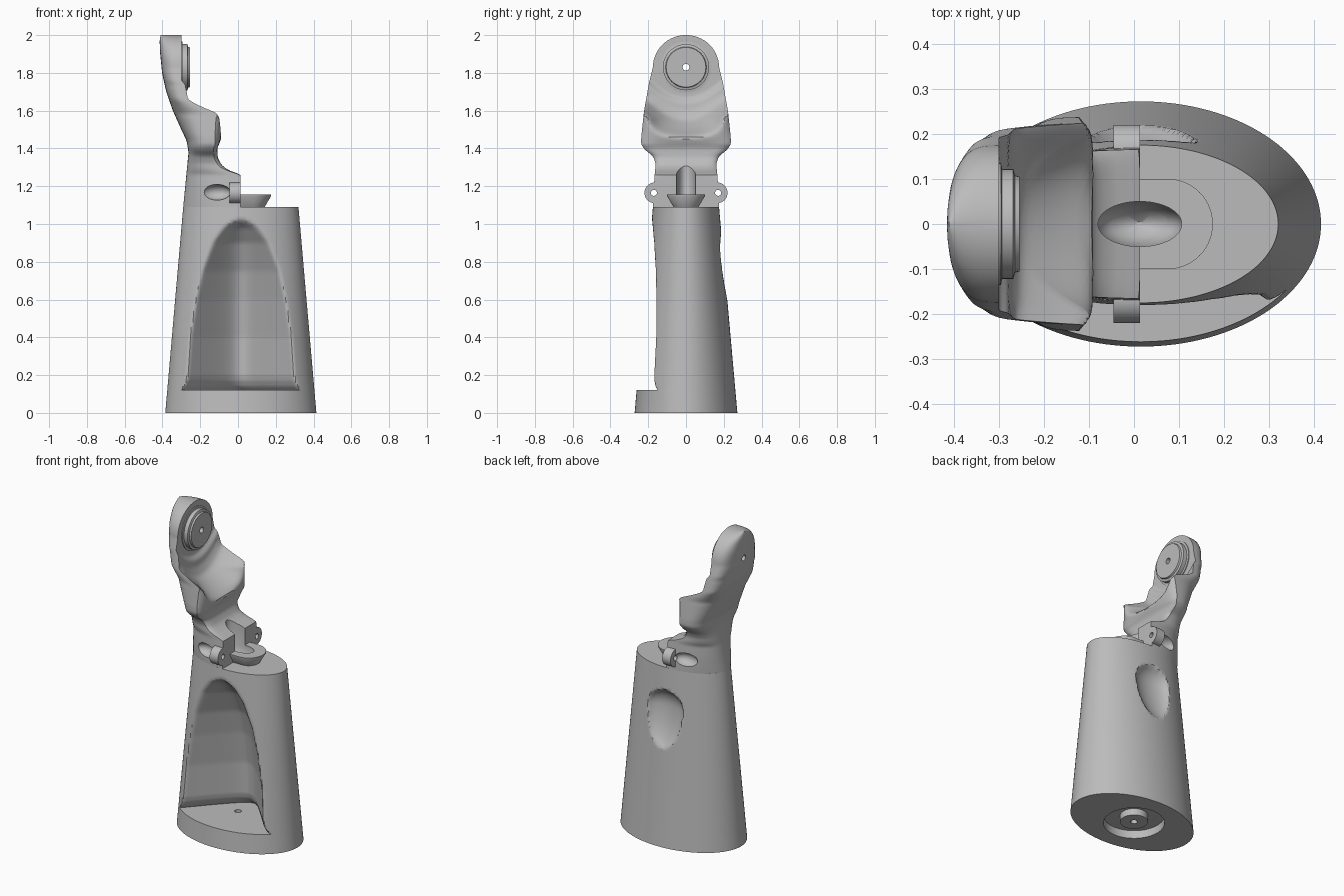
import bpy, bmesh, math
from mathutils import Matrix, Vector

cube = bpy.data.objects.get("Cube")
if cube:
    bpy.data.objects.remove(cube, do_unlink=True)

grey = bpy.data.materials.new("plain grey")
grey.use_nodes = True
grey.diffuse_color = (0.5, 0.5, 0.5, 1)
grey.node_tree.nodes["Principled BSDF"].inputs["Base Color"].default_value = (0.5, 0.5, 0.5, 1)


def lerp_table(table, v):
    """Piecewise linear lookup."""
    if v <= table[0][0]:
        return table[0][1]
    for (a, p), (b, q) in zip(table, table[1:]):
        if v <= b:
            return p + (q - p) * (v - a) / (b - a)
    return table[-1][1]


def soft(table, v, h=0.008):
    return sum(lerp_table(table, v + d) for d in (-h, 0, h)) / 3


def loft(name, rings):
    """Closed solid through rings of equal point count."""
    bm = bmesh.new()
    rows = [[bm.verts.new(p) for p in ring] for ring in rings]
    n = len(rows[0])
    for lo, hi in zip(rows, rows[1:]):
        for i in range(n):
            j = (i + 1) % n
            bm.faces.new((lo[i], lo[j], hi[j], hi[i]))
    bm.faces.new(rows[0][::-1])
    bm.faces.new(rows[-1])
    bmesh.ops.recalc_face_normals(bm, faces=bm.faces)
    mesh = bpy.data.meshes.new(name)
    bm.to_mesh(mesh)
    bm.free()
    obj = bpy.data.objects.new(name, mesh)
    bpy.context.collection.objects.link(obj)
    mesh.materials.append(grey)
    return obj


def lathe(name, profile, at, axis="Z", sx=1, sy=1, n=48):
    """Turned solid from (radius, height) pairs."""
    turn = Matrix.Rotation(math.pi / 2, 3, "Y") if axis == "X" else Matrix.Identity(3)
    rings = [[Vector(at) + turn @ Vector((r * sx * math.cos(k * math.tau / n),
                                          r * sy * math.sin(k * math.tau / n), h))
              for k in range(n)] for r, h in profile]
    return loft(name, rings)


def rod(name, r, length, at, axis="Z", n=32):
    return lathe(name, [(r, 0), (r, length)], at, axis, n=n)


def finish(obj, cutters=()):
    bpy.ops.object.select_all(action="DESELECT")
    bpy.context.view_layer.objects.active = obj
    obj.select_set(True)
    for c in cutters:
        mod = obj.modifiers.new("cut", "BOOLEAN")
        mod.operation, mod.solver, mod.object = "DIFFERENCE", "EXACT", c
        bpy.ops.object.modifier_apply(modifier=mod.name)
    bpy.ops.object.shade_smooth_by_angle(angle=math.radians(32))


# Body: tapered ellipse with a V-shaped front pocket and a back finger dent
CX, TOP, FLOOR = 0.015, 1.09, 0.12
POCKET = [(0.12, 0.14), (0.14, 0.113), (0.17, 0.094), (0.2, 0.086), (0.4, 0.08),
          (0.6, 0.048), (0.75, 0.01), (0.9, -0.06), (0.98, -0.125), (1.02, -0.18), (1.06, -0.26)]


def smooth_max(a, b, k=0.02):
    h = max(k - abs(a - b), 0) / k
    return max(a, b) + h * h * k / 4


def body_ring(z, pocket):
    f, n, ring = z / TOP, 192, []
    rx, ry = 0.4 - 0.095 * f, 0.272 - 0.097 * f
    for i in range(n):
        t = i * math.tau / n
        x, y = rx * math.cos(t), ry * math.sin(t)
        if y < 0 and pocket:
            wall = lerp_table(POCKET, z) - 1.14 * (math.hypot(x, 0.06) - 0.06)
            y = smooth_max(y, wall)
        elif y > 0:
            v = (z - 0.84) / (0.11 if z > 0.84 else 0.24)
            y -= 0.06 * max(0, 1 - (x / 0.12) ** 2 - v * v) ** 0.7
        ring.append((CX + x, y, z))
    return ring


steps = [FLOOR + 0.01 * i for i in range(10)] + [0.22 + 0.0145 * i for i in range(60)]
body = loft("body", [body_ring(0, False), body_ring(FLOOR, False)]
            + [body_ring(z, True) for z in steps] + [body_ring(TOP, False)])

# Arm: neck, flared ridge and round head in one sweep
BACK = [(1.09, -0.29), (1.38, -0.262), (1.44, -0.272), (1.5, -0.3), (1.6, -0.345),
        (1.7, -0.38), (1.8, -0.402), (1.9, -0.412), (1.97, -0.415), (2.0, -0.41)]
FRONT = [(1.268, 0.013), (1.272, -0.02), (1.285, -0.05), (1.31, -0.085), (1.35, -0.107),
         (1.4, -0.11), (1.44, -0.093), (1.46, -0.088), (1.5, -0.17), (1.53, -0.22),
         (1.55, -0.25), (1.6, -0.274), (1.645, -0.28), (1.665, -0.3)]
WIDTH = [(1.09, 0.175), (1.2, 0.17), (1.27, 0.165), (1.32, 0.16), (1.36, 0.175),
         (1.39, 0.215), (1.42, 0.237), (1.46, 0.237), (1.6, 0.222), (1.75, 0.195), (1.83, 0.175)]
HEAD = 1.83


def arm_ring(z):
    w = soft(WIDTH, z)
    if z > HEAD:
        w = 0.175 * math.sqrt(max(1 - ((z - HEAD) / 0.1702) ** 2, 0.0004))
    power = lerp_table([(1.09, 2), (1.4, 3)], z)
    rise = lerp_table([(1.42, 0), (1.56, 0.1)], z)
    edge = lerp_table([(1.25, 0.0), (1.3, 0.02), (1.65, 0.02), (1.7, 0.0)], z)
    back = soft(BACK, z)

    def front(y):
        return soft(FRONT, z - rise * (y / 0.2) ** 2) - edge * abs(y / w) ** 10

    n, side = 40, front(w)
    ring = []
    for i in range(n + 1):
        a = math.pi * (i / n - 0.5)
        s, c = math.sin(a), max(math.cos(a), 0)
        ring.append((side - (side - back) * c ** (2 / power),
                     math.copysign(w * abs(s) ** (2 / power), s), z))
    for i in range(1, n):
        y = w * math.cos(math.pi * i / n)
        ring.append((front(y), y, z))
    return ring


levels = [TOP + 0.01 * i for i in range(90)] + [1.985, 1.99, 1.994, 1.997, 1.999, 2.0]
arm = loft("arm", [arm_ring(z) for z in levels])

# Cup: flared half-stadium tray on the top face


def cup_ring(r, z):
    arc = [(0.075 + r * math.cos(a), r * math.sin(a), z)
           for a in (math.pi * (i / 32 - 0.5) for i in range(33))]
    return arc + [(0.013, r, z), (0.013, -r, z)]


cup = loft("cup", [cup_ring(0.065, TOP - 0.002), cup_ring(0.1, 1.148), cup_ring(0.1, 1.155)])

# Turned disc on the inner face of the head
disc = lathe("disc", [(0.135, -0.01), (0.135, 0.005), (0.122, 0.007), (0.122, 0.032),
                      (0.108, 0.036), (0.105, 0.046)], (-0.3, 0, HEAD), "X")

# Cutters
bowl = lathe("bowl_cutter", [(0.1, 1.06), (0.5, 1.075), (0.8, 1.1), (1, 1.14), (1, 1.36)],
             (0.013, 0, 0), sx=0.093, sy=0.05)
recess = rod("recess_cutter", 0.175, 0.1, (0, 0, -0.05), n=48)
drain = rod("drain_cutter", 0.02, 0.3, (0, 0, -0.05))
pivot = rod("pivot_cutter", 0.018, 0.4, (-0.5, 0, HEAD), "X")
cutters = [bowl, recess, drain, pivot]

# Clamp lugs with bolt holes, and the scooped bolt pockets behind them
scoops, lugs = [], []
for side, word in ((1, "left"), (-1, "right")):
    lug = rod(word + "_lug", 0.055, 0.058, (-0.045, side * 0.165, 1.165), "X")
    hole = rod(word + "_bolt_cutter", 0.016, 0.2, (-0.1, side * 0.17, 1.165), "X")
    ball = [(math.cos(a), math.sin(a)) for a in (math.pi * (i / 18 - 0.5) for i in range(1, 18))]
    scoop = lathe(word + "_scoop_cutter", [(r, h * 0.042) for r, h in ball],
                  (-0.115, side * 0.165, 1.168), sx=0.075, sy=0.05)
    lugs.append((lug, hole))
    scoops.append(scoop)
    cutters += [hole, scoop]

finish(body, [recess, drain, bowl])
finish(arm, [bowl, pivot] + scoops + [hole for _, hole in lugs])
finish(cup, [bowl])
finish(disc, [pivot])
for lug, hole in lugs:
    finish(lug, [hole])

# Boss inside the base recess
boss = rod("base_boss", 0.08, 0.045, (0, 0, 0.008))
finish(boss, [drain])

for c in cutters:
    bpy.data.objects.remove(c, do_unlink=True)
